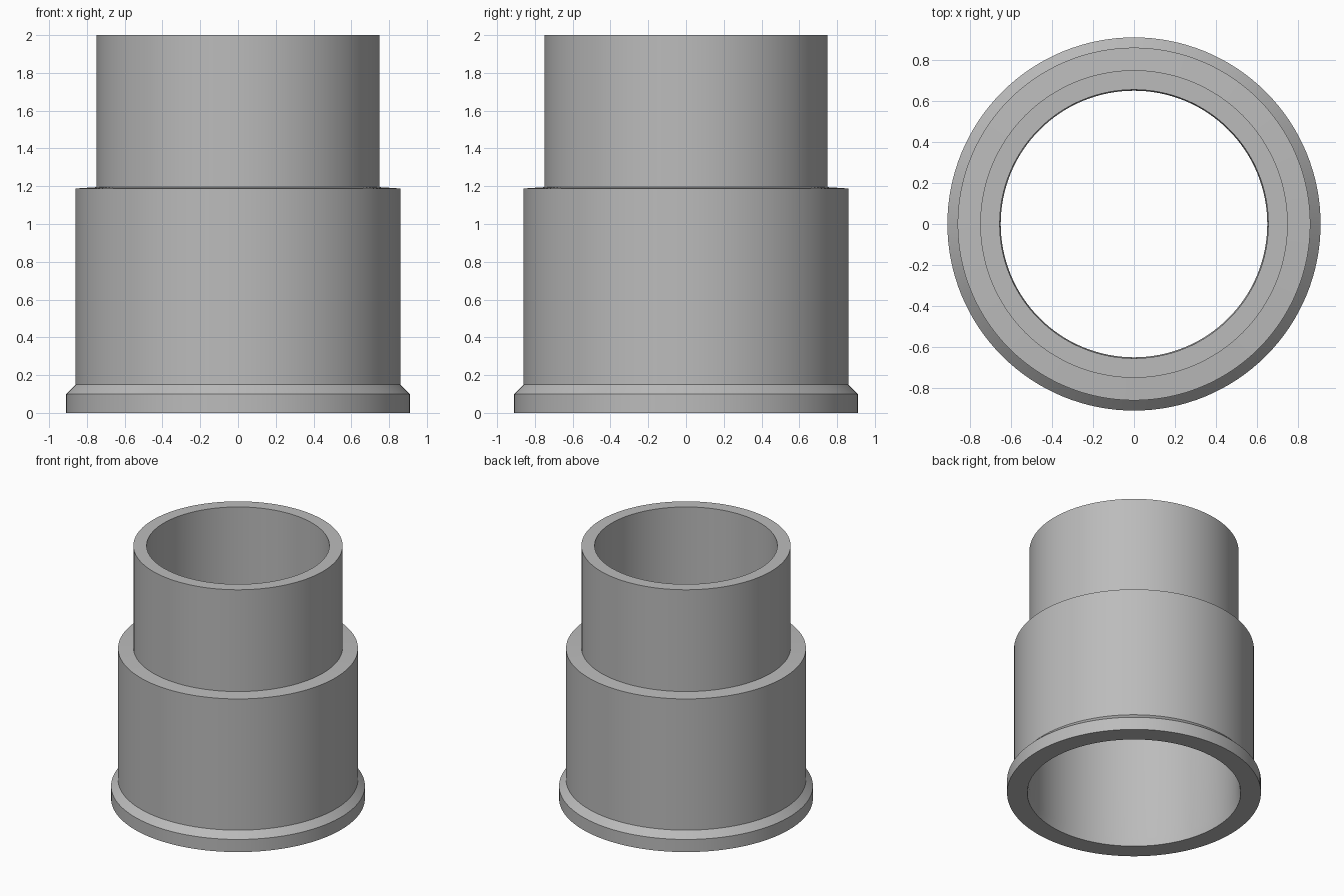
import bpy
import bmesh
import math

old = bpy.data.objects.get("Cube")
if old:
    bpy.data.objects.remove(old, do_unlink=True)

SEGMENTS = 128

grey = bpy.data.materials.new("plain grey")
grey.use_nodes = True
color = (0.5, 0.5, 0.5, 1)
grey.diffuse_color = color
grey.node_tree.nodes["Principled BSDF"].inputs["Base Color"].default_value = color


def lathe(name, profile):
    """Revolve a closed (radius, height) profile around z."""
    bm = bmesh.new()
    rings = []
    for r, z in profile:
        rings.append([bm.verts.new((r * math.cos(a), r * math.sin(a), z))
                      for a in (math.tau * i / SEGMENTS for i in range(SEGMENTS))])
    for k, low in enumerate(rings):
        high = rings[(k + 1) % len(rings)]
        for i in range(SEGMENTS):
            j = (i + 1) % SEGMENTS
            bm.faces.new((low[i], low[j], high[j], high[i]))
    bmesh.ops.recalc_face_normals(bm, faces=bm.faces)
    mesh = bpy.data.meshes.new(name)
    bm.to_mesh(mesh)
    bm.free()
    mesh.materials.append(grey)
    obj = bpy.data.objects.new(name, mesh)
    bpy.context.collection.objects.link(obj)
    bpy.ops.object.select_all(action="DESELECT")
    obj.select_set(True)
    bpy.context.view_layer.objects.active = obj
    bpy.ops.object.shade_smooth_by_angle(angle=math.radians(25))
    return obj


# Stepped hollow sleeve: flange, wide socket, narrow spigot, then the bore
outside = [(0.91, 0), (0.91, 0.10), (0.86, 0.15), (0.86, 1.188),
           (0.75, 1.195), (0.75, 2.0)]
bore = [(0.655, 2.0), (0.65, 1.09), (0.755, 1.09), (0.755, 0.07), (0.765, 0)]
lathe("stepped_sleeve", outside + bore)
